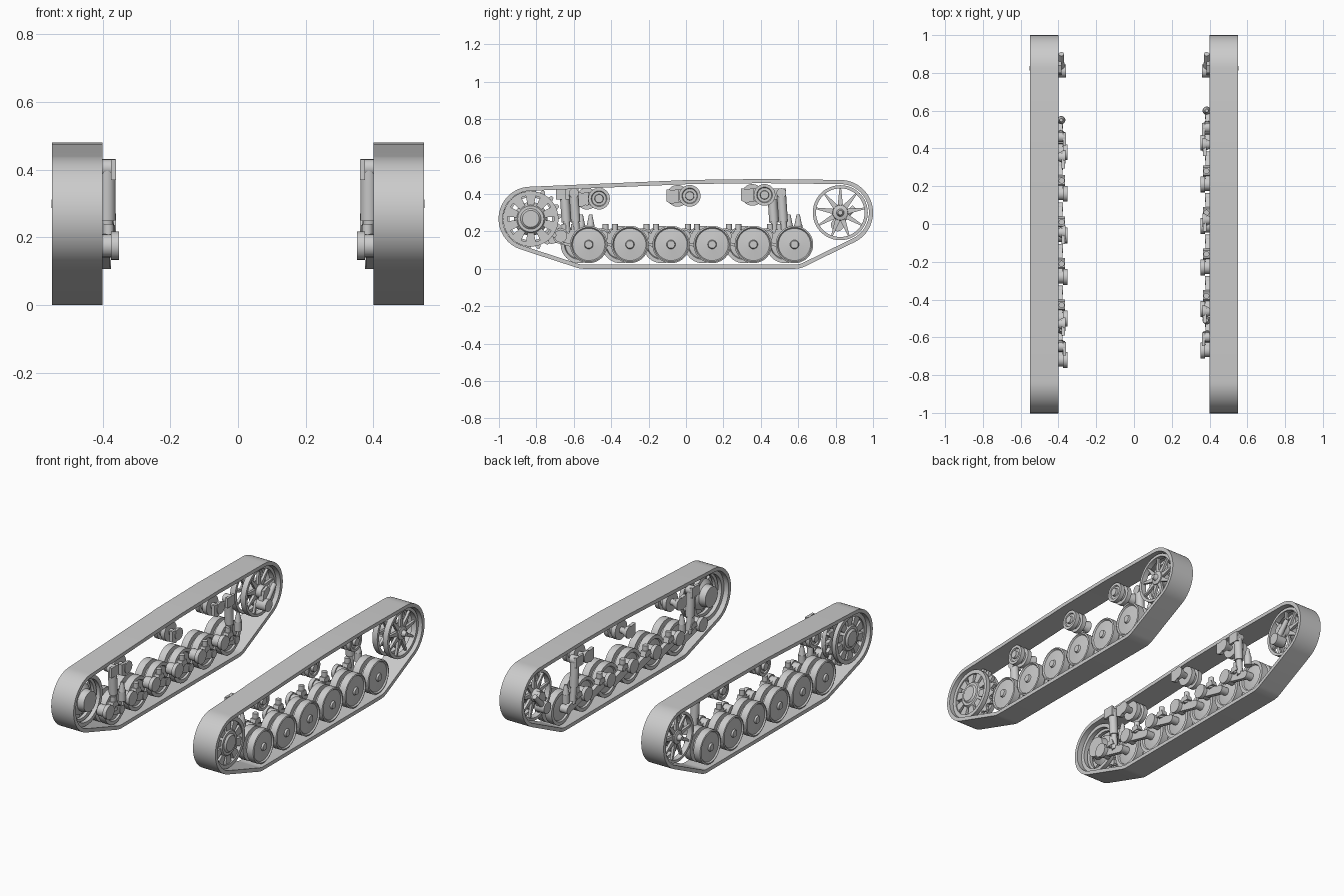
import bpy, bmesh, math
from mathutils import Vector
from mathutils.geometry import convex_hull_2d

cube = bpy.data.objects.get("Cube")
if cube:
    bpy.data.objects.remove(cube)

grey = bpy.data.materials.new("plain_grey")
grey.use_nodes = True
grey.diffuse_color = (0.6, 0.6, 0.6, 1)
grey.node_tree.nodes["Principled BSDF"].inputs["Base Color"].default_value = (0.6, 0.6, 0.6, 1)

parts = []
side, label = 1, "left"


def finish(bm, name):
    """Mirror to the current side and turn the bmesh into an object."""
    bmesh.ops.remove_doubles(bm, verts=bm.verts, dist=1e-5)
    for v in bm.verts:
        v.co.x *= side
    bmesh.ops.recalc_face_normals(bm, faces=bm.faces)
    mesh = bpy.data.meshes.new(name)
    bm.to_mesh(mesh)
    bm.free()
    mesh.materials.append(grey)
    ob = bpy.data.objects.new(f"{label}_{name}", mesh)
    bpy.context.collection.objects.link(ob)
    parts.append(ob)


def lathe(name, profile, y, z, steps=32, closed=False):
    """Spin (x, radius) points around an axle parallel to x."""
    bm = bmesh.new()
    vs = [bm.verts.new((x, y, z + r)) for x, r in profile]
    pairs = list(zip(vs, vs[1:])) + ([(vs[-1], vs[0])] if closed else [])
    edges = [bm.edges.new(p) for p in pairs]
    bmesh.ops.spin(bm, geom=vs + edges, cent=(0, y, z), axis=(1, 0, 0),
                   angle=math.tau, steps=steps)
    finish(bm, name)


def drum(name, x0, x1, r, y, z, steps=20):
    lathe(name, [(x0, 0), (x0, r), (x1, r), (x1, 0)], y, z, steps)


def hoop(name, x0, x1, r0, r1, y, z):
    lathe(name, [(x0, r0), (x0, r1), (x1, r1), (x1, r0)], y, z, 48, True)


def prism(name, outline, x0, x1):
    """Extrude a (y, z) outline along x."""
    bm = bmesh.new()
    a, b = [[bm.verts.new((x, *p)) for p in outline] for x in (x0, x1)]
    bm.faces.new(a)
    bm.faces.new(b)
    for i in range(len(a)):
        bm.faces.new((a[i - 1], a[i], b[i], b[i - 1]))
    finish(bm, name)


def band(name, outer, inner, x0, x1):
    """Closed band between two matching (y, z) loops."""
    bm = bmesh.new()
    rings = [[bm.verts.new((x, *p)) for p in loop]
             for x, loop in ((x0, outer), (x1, outer), (x1, inner), (x0, inner))]
    for k in range(4):
        a, b = rings[k - 1], rings[k]
        for i in range(len(a)):
            bm.faces.new((a[i - 1], a[i], b[i], b[i - 1]))
    finish(bm, name)


def rod(name, start, end, r0, r1, segments=14):
    start, end = Vector(start), Vector(end)
    d = end - start
    bm = bmesh.new()
    bmesh.ops.create_cone(bm, cap_ends=True, segments=segments, radius1=r0, radius2=r1, depth=d.length)
    turn = d.to_track_quat('Z', 'Y').to_matrix().to_4x4()
    bmesh.ops.transform(bm, matrix=turn, verts=bm.verts)
    bmesh.ops.translate(bm, vec=(start + end) / 2, verts=bm.verts)
    finish(bm, name)


def polar(y, z, r, a):
    return y + r * math.cos(a), z + r * math.sin(a)


def spokes(name, count, y, z, r0, r1, w0, w1, x0, x1):
    """Tapered radial bars; w0 and w1 are half widths at both ends."""
    for i in range(count):
        a = math.tau * i / count + math.pi / 2
        c, s = math.cos(a), math.sin(a)
        pts = [(r0, -w0), (r1, -w1), (r1, w1), (r0, w0)]
        prism(name, [(y + r * c - w * s, z + r * s + w * c) for r, w in pts], x0, x1)


SPROCKET, IDLER = (-0.83, 0.267), (0.825, 0.3)
WHEELS = [-0.52 + 0.22 * i for i in range(6)]
ROLLERS = [(-0.465, 0.375), (0.02, 0.39), (0.42, 0.395)]


def belt():
    # taut loop around the wheels
    circles = [(*SPROCKET, 0.172), (*IDLER, 0.175), (-0.545, 0.13, 0.13),
               (0.58, 0.13, 0.13), (0.02, 0.39, 0.085), (0.4, 0.394, 0.086)]
    samples = [(c, math.tau * k / 64) for c in circles for k in range(64)]
    hull = convex_hull_2d([Vector(polar(*c, a)) for c, a in samples])
    outer = [polar(*samples[i][0], samples[i][1]) for i in hull]
    inner = [polar(c[0], c[1], c[2] - 0.022, a) for c, a in (samples[i] for i in hull)]
    band("track_belt", outer, inner, 0.4, 0.55)


def sprocket():
    y, z = SPROCKET
    for x in (0.43, 0.5):
        hoop("sprocket_rim", x, x + 0.025, 0.125, 0.148, y, z)
    spokes("sprocket_spoke", 10, y, z, 0.06, 0.13, 0.014, 0.028, 0.495, 0.518)
    lathe("sprocket_hub", [(0.41, 0), (0.41, 0.06), (0.45, 0.065), (0.47, 0.09), (0.5, 0.09),
                           (0.525, 0.07), (0.525, 0.055), (0.535, 0.045), (0.535, 0)], y, z)
    # toothed ring
    outer, inner = [], []
    teeth = 18
    for i in range(teeth * 4):
        a = math.tau * (i + 0.5) / (teeth * 4)
        outer.append(polar(y, z, 0.165 if i % 4 < 2 else 0.14, a))
        inner.append(polar(y, z, 0.115, a))
    band("sprocket_teeth", outer, inner, 0.465, 0.485)


def idler():
    y, z = IDLER
    for x in (0.425, 0.495):
        hoop("idler_rim", x, x + 0.033, 0.13, 0.147, y, z)
        spokes("idler_spoke", 9, y, z, 0.02, 0.135, 0.016, 0.004, x + 0.008, x + 0.024)
    lathe("idler_hub", [(0.4, 0), (0.4, 0.035), (0.5, 0.045), (0.525, 0.04),
                        (0.53, 0.02), (0.552, 0.012), (0.552, 0)], y, z)
    # cranked axle on the hull side
    drum("idler_pivot", 0.36, 0.425, 0.035, 0.81, 0.235)
    prism("idler_crank", [(0.78, 0.22), (0.83, 0.22), (0.865, 0.3), (0.84, 0.335), (0.8, 0.32)], 0.385, 0.415)
    rod("idler_tensioner", (0.385, 0.81, 0.235), (0.385, 0.9, 0.33), 0.018, 0.014)


def road_wheel(y):
    z = 0.13
    # twin discs with a guide gap
    lathe("road_wheel", [(0.425, 0), (0.425, 0.03), (0.435, 0.075), (0.425, 0.08), (0.425, 0.1),
                         (0.468, 0.1), (0.468, 0.07), (0.492, 0.07), (0.492, 0.1), (0.535, 0.1),
                         (0.538, 0.092), (0.53, 0.086), (0.536, 0.024), (0.546, 0.02), (0.546, 0)], y, z, 40)
    drum("wheel_axle", 0.375, 0.43, 0.024, y, z)
    # trailing swing arm
    py, pz = y - 0.15, 0.175
    drum("arm_pivot", 0.352, 0.375, 0.042, py, pz)
    drum("arm_sleeve", 0.375, 0.42, 0.034, py, pz)
    prism("swing_arm", [(py, pz - 0.03), (y, z - 0.024), (y + 0.02, z), (y, z + 0.024),
                        (py, pz + 0.03), (py - 0.025, pz)], 0.378, 0.402)
    # bump stop
    rod("bump_stop", (0.383, y - 0.08, 0.17), (0.383, y - 0.08, 0.24), 0.016, 0.016)
    prism("bump_bracket", [(y - 0.11, 0.18), (y - 0.05, 0.18), (y - 0.06, 0.21), (y - 0.1, 0.21)], 0.365, 0.4)


def shock(y):
    # telescopic damper with top lug
    x = 0.387
    rod("shock_lower", (x, y + 0.02, 0.15), (x, y + 0.006, 0.3), 0.018, 0.018)
    rod("shock_upper", (x, y + 0.01, 0.25), (x, y, 0.4), 0.025, 0.025)
    drum("shock_lug", 0.365, 0.41, 0.026, y, 0.405)
    prism("shock_bracket", [(y - 0.045, 0.37), (y + 0.025, 0.37), (y + 0.025, 0.43), (y - 0.045, 0.43)], 0.36, 0.375)
    # tapered rubber stop
    rod("cone_base", (0.385, y + 0.09, 0.18), (0.385, y + 0.09, 0.235), 0.022, 0.022)
    rod("cone_stop", (0.385, y + 0.09, 0.235), (0.385, y + 0.09, 0.29), 0.02, 0.009)


def return_roller(y, z):
    lathe("return_roller", [(0.42, 0), (0.42, 0.058), (0.447, 0.058), (0.447, 0.038), (0.47, 0.038),
                            (0.47, 0.058), (0.497, 0.058), (0.497, 0.042), (0.49, 0.038),
                            (0.49, 0.024), (0.505, 0.022), (0.505, 0)], y, z)
    lathe("roller_mount", [(0.362, 0), (0.362, 0.036), (0.372, 0.036), (0.405, 0.018), (0.425, 0.018), (0.425, 0)], y, z, 20)
    prism("roller_bracket", [(y - 0.06, z + 0.035), (y - 0.06, z - 0.03), (y - 0.03, z - 0.045),
                             (y + 0.02, z - 0.02), (y + 0.02, z + 0.025)], 0.365, 0.385)


# both sides; the right running gear sits slightly further forward
for side, label, shift in ((1, "left", 0), (-1, "right", -0.05)):
    belt()
    sprocket()
    idler()
    for wy in WHEELS:
        road_wheel(wy + shift)
    for sy in (-0.6, 0.51):
        shock(sy + shift)
    for ry, rz in ROLLERS:
        return_roller(ry + shift * 1.3, rz)

bpy.ops.object.select_all(action='DESELECT')
for ob in parts:
    ob.select_set(True)
bpy.context.view_layer.objects.active = parts[0]
bpy.ops.object.shade_smooth_by_angle(angle=math.radians(35))
